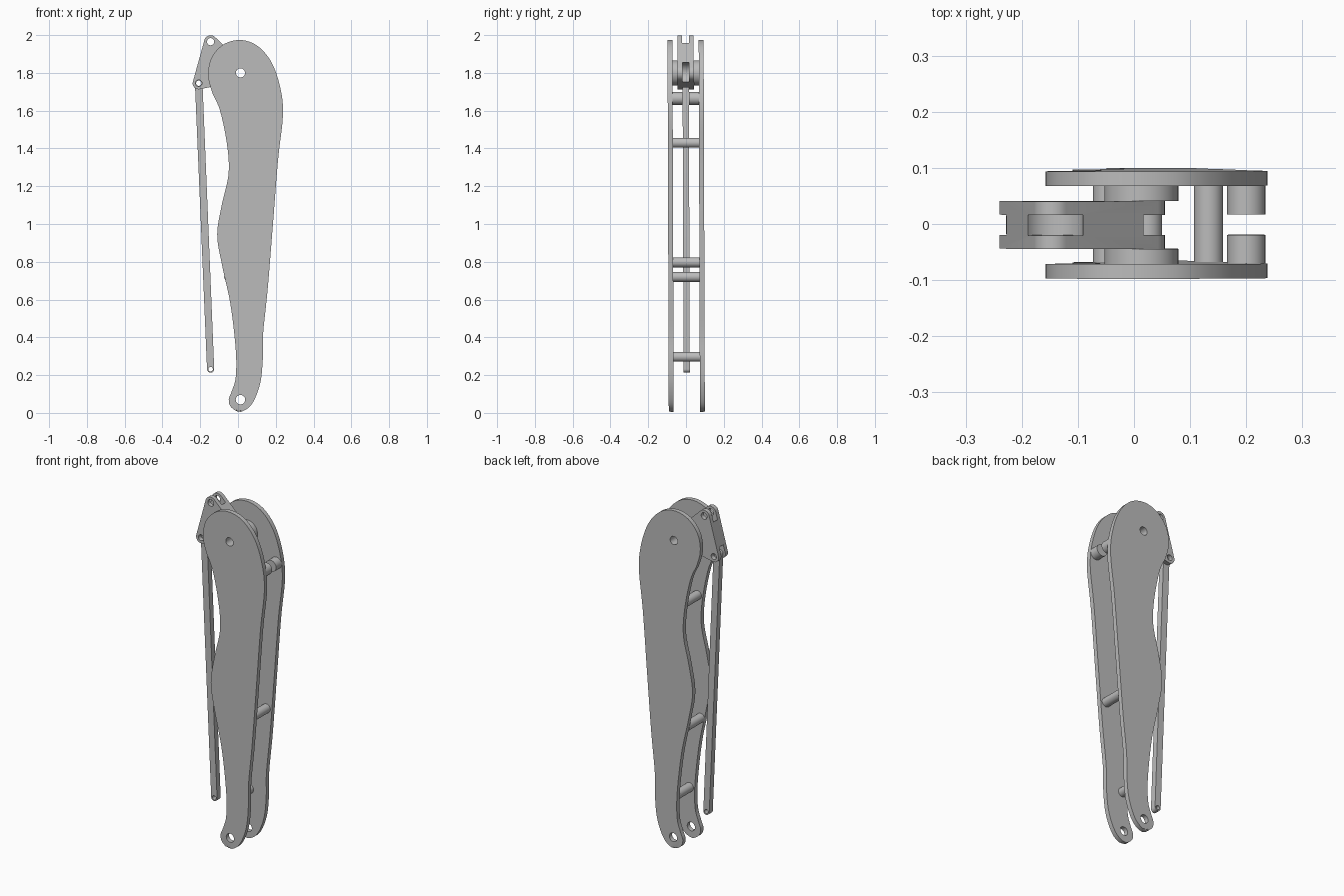
import bpy, bmesh, math
from mathutils import Vector, geometry

cube = bpy.data.objects.get("Cube")
if cube:
    bpy.data.objects.remove(cube)

grey = bpy.data.materials.new("plain grey")
grey.use_nodes = True
grey.diffuse_color = (0.5, 0.5, 0.5, 1)
grey.node_tree.nodes["Principled BSDF"].inputs["Base Color"].default_value = (0.5, 0.5, 0.5, 1)


def circle(c, r, n=40):
    return [Vector((c[0] + r * math.cos(2 * math.pi * i / n),
                    c[1] + r * math.sin(2 * math.pi * i / n))) for i in range(n)]


def smooth_loop(points, steps=6):
    """Closed Catmull-Rom curve through the points."""
    p = [Vector(q) for q in points]
    n, out = len(p), []
    for i in range(n):
        a, b, c, d = p[i - 1], p[i], p[(i + 1) % n], p[(i + 2) % n]
        for s in range(steps):
            t = s / steps
            out.append(0.5 * (2 * b + (c - a) * t + (2 * a - 5 * b + 4 * c - d) * t ** 2
                              + (3 * b - a - 3 * c + d) * t ** 3))
    return out


def hull(*loops):
    pts = [q for loop in loops for q in loop]
    return [pts[i] for i in geometry.convex_hull_2d(pts)]


def make_object(name, loop, y0, y1, round_side=0, width=0.008):
    """Extrude an x-z outline from y0 to y1, optionally rounding one rim."""
    bm = bmesh.new()
    near = [bm.verts.new((q.x, y0, q.y)) for q in loop]
    far = [bm.verts.new((q.x, y1, q.y)) for q in loop]
    faces = [bm.faces.new(near), bm.faces.new(far[::-1])]
    for i in range(len(loop)):
        bm.faces.new((near[i - 1], far[i - 1], far[i], near[i]))
    if round_side:
        bmesh.ops.bevel(bm, geom=list(faces[round_side > 0].edges), offset=width,
                        segments=3, profile=0.5, affect='EDGES')
    bmesh.ops.recalc_face_normals(bm, faces=bm.faces)
    mesh = bpy.data.meshes.new(name)
    bm.to_mesh(mesh)
    bm.free()
    mesh.materials.append(grey)
    ob = bpy.data.objects.new(name, mesh)
    bpy.context.collection.objects.link(ob)
    return ob


def part(name, loop, y0, y1, cuts=(), round_side=0):
    """Solid part with round cuts given as (centre, radius, y0, y1)."""
    ob = make_object(name, loop, y0, y1, round_side)
    bpy.context.view_layer.objects.active = ob
    for c, r, a, b in cuts:
        cutter = make_object("cutter", circle(c, r), a, b)
        cutter.hide_render = True
        mod = ob.modifiers.new("cut", 'BOOLEAN')
        mod.object, mod.operation, mod.solver = cutter, 'DIFFERENCE', 'EXACT'
        bpy.ops.object.modifier_apply(modifier=mod.name)
        bpy.data.objects.remove(cutter)
    # slight lean of the whole assembly
    for v in ob.data.vertices:
        v.co.y += 0.001 - 0.0033 * (v.co.z - 1)
    bpy.ops.object.select_all(action='DESELECT')
    ob.select_set(True)
    bpy.ops.object.shade_smooth_by_angle(angle=math.radians(30))
    return ob


def through(c, r):
    return (c, r, -0.2, 0.2)


pivot, foot = (0.013, 1.80), (0.013, 0.07)
top_pin, link_pin, link_foot = (-0.145, 1.965), (-0.208, 1.745), (-0.145, 0.232)

# side plates
outline = smooth_loop([
    (0.01, 1.974), (0.1, 1.945), (0.175, 1.86), (0.222, 1.73), (0.238, 1.58), (0.212, 1.34),
    (0.185, 1.0), (0.157, 0.655), (0.133, 0.42), (0.131, 0.28), (0.116, 0.15), (0.072, 0.045),
    (0.012, 0.006), (-0.036, 0.03), (-0.049, 0.07), (-0.033, 0.115), (-0.012, 0.19),
    (-0.012, 0.335), (-0.04, 0.575), (-0.085, 0.785), (-0.11, 0.945), (-0.085, 1.105),
    (-0.05, 1.265), (-0.058, 1.42), (-0.095, 1.6), (-0.138, 1.7), (-0.158, 1.79),
    (-0.14, 1.88), (-0.078, 1.95)])
for name, side in (("front", -1), ("back", 1)):
    y0, y1 = sorted((side * 0.0695, side * 0.0955))
    part(name + "_plate", outline, y0, y1,
         [through(pivot, 0.024), through(foot, 0.025)], side)
    # pivot spacer and short stop peg on the inner face
    y0, y1 = sorted((side * 0.0425, side * 0.071))
    part(name + "_pivot_spacer", circle(pivot, 0.066), y0, y1, [through(pivot, 0.024)])
    y0, y1 = sorted((side * 0.018, side * 0.071))
    part(name + "_stop_peg", circle((0.2, 1.665), 0.034), y0, y1)

# crossbars between the plates
for name, c in (("upper", (-0.025, 1.43)), ("rear_middle", (0.133, 0.797)),
                ("front_middle", (-0.047, 0.72)), ("lower", (0.024, 0.297))):
    part(name + "_crossbar", circle(c, 0.026), -0.071, 0.071)

# rocker with a fork slot at each corner
corners = (pivot, top_pin, link_pin)
part("rocker", hull(circle(pivot, 0.042), circle(top_pin, 0.034), circle(link_pin, 0.032)),
     -0.0425, 0.0425,
     [(c, 0.055, -0.018, 0.018) for c in corners]
     + [through(pivot, 0.024), through(top_pin, 0.019), through(link_pin, 0.017)])

# long link bar
part("link_bar", hull(circle(link_pin, 0.02), circle(link_foot, 0.019)), -0.0165, 0.0165,
     [through(link_pin, 0.014), through(link_foot, 0.012)])
